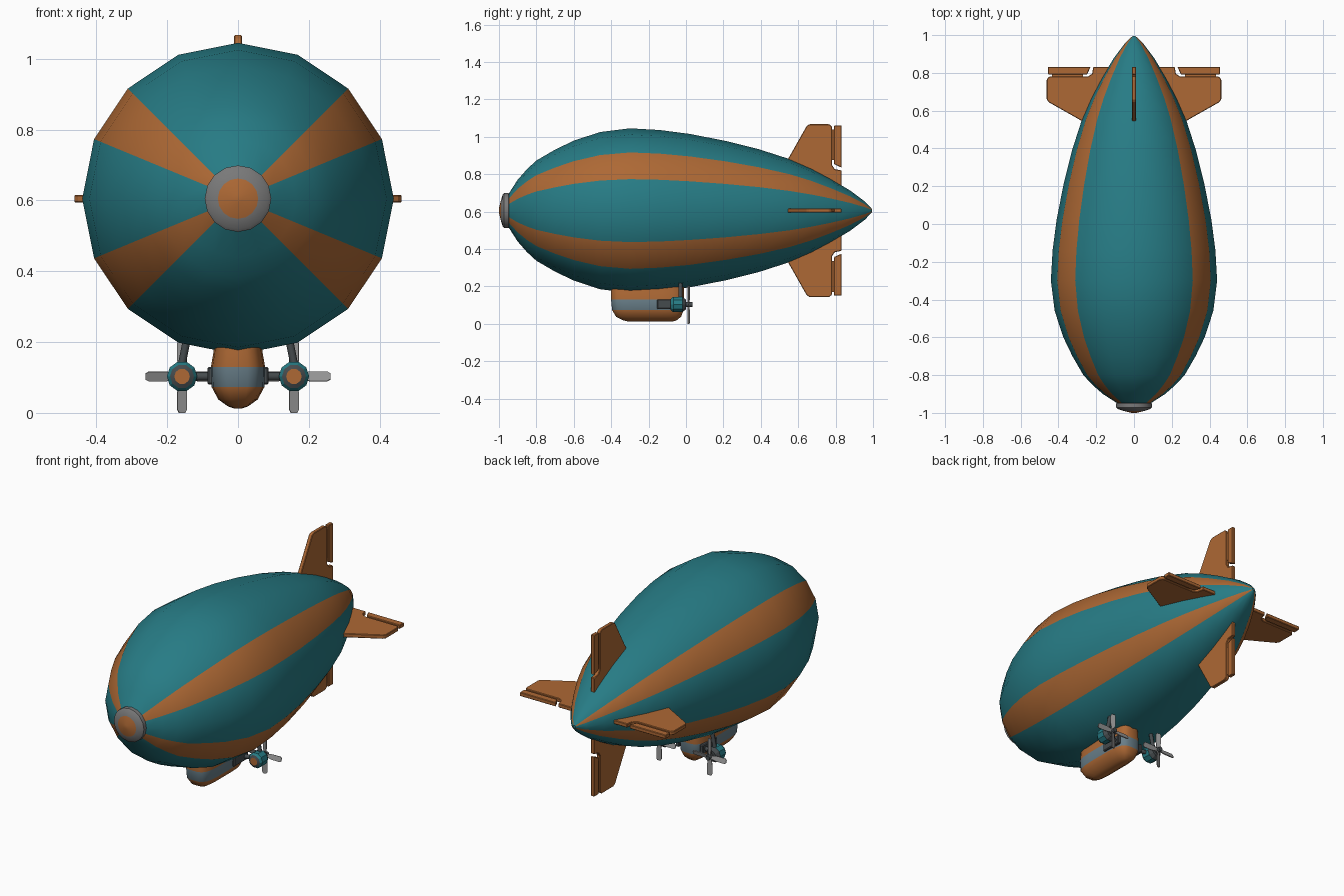
import bpy, bmesh, math
from mathutils import Matrix, Vector

if "Cube" in bpy.data.objects:
    bpy.data.objects.remove(bpy.data.objects["Cube"])

AXIS_Z = 0.605


def material(name, col):
    m = bpy.data.materials.new(name)
    m.diffuse_color = (*col, 1)
    m.use_nodes = True
    m.node_tree.nodes["Principled BSDF"].inputs["Base Color"].default_value = m.diffuse_color
    return m


TEAL = material("teal", (0.02, 0.20, 0.235))
ORANGE = material("orange", (0.42, 0.14, 0.035))
GREY = material("mid grey", (0.19, 0.19, 0.19))
DARK = material("dark grey", (0.06, 0.07, 0.075))
GLASS = material("window blue grey", (0.14, 0.21, 0.25))
SILVER = material("blade grey", (0.30, 0.30, 0.30))


def finish(bm, name, mats, smooth=None, bevel=0):
    bmesh.ops.recalc_face_normals(bm, faces=bm.faces)
    me = bpy.data.meshes.new(name)
    bm.to_mesh(me)
    bm.free()
    ob = bpy.data.objects.new(name, me)
    bpy.context.collection.objects.link(ob)
    for m in mats:
        me.materials.append(m)
    if bevel:
        b = ob.modifiers.new("bevel", 'BEVEL')
        b.width, b.segments = bevel, 1
    if smooth:
        bpy.ops.object.select_all(action='DESELECT')
        ob.select_set(True)
        bpy.context.view_layer.objects.active = ob
        bpy.ops.object.shade_smooth_by_angle(angle=math.radians(smooth))
    return ob


def loft(rings, name, mats, rule, smooth=None):
    """Skin closed rings of points; rule(row, column) gives the material slot."""
    bm = bmesh.new()
    rows = [[bm.verts.new(p) for p in r] for r in rings]
    n = len(rows[0])
    for i in range(len(rows) - 1):
        for j in range(n):
            k = (j + 1) % n
            f = bm.faces.new((rows[i][j], rows[i][k], rows[i + 1][k], rows[i + 1][j]))
            f.material_index = rule(i, j)
    for r, i in ((rows[0], -1), (rows[-1], len(rows) - 1)):
        f = bm.faces.new(r)
        f.material_index = rule(i, 0)
    return finish(bm, name, mats, smooth)


def lathe(profile, n, cx, cz, name, mats, rule, smooth=None):
    """Revolve (y, radius) points about a line along y."""
    rings = [[(cx + r * math.cos(2 * math.pi * j / n), y, cz + r * math.sin(2 * math.pi * j / n))
              for j in range(n)] for y, r in profile]
    return loft(rings, name, mats, rule, smooth)


def plate(pts, t, name, mat, mtx, bevel=0):
    """Extrude a (y, z) outline to +-t in x, then transform it."""
    bm = bmesh.new()
    a = [bm.verts.new(mtx @ Vector((-t, y, z))) for y, z in pts]
    b = [bm.verts.new(mtx @ Vector((t, y, z))) for y, z in pts]
    bm.faces.new(a)
    bm.faces.new(b)
    for i in range(len(pts)):
        k = (i + 1) % len(pts)
        bm.faces.new((a[i], a[k], b[k], b[i]))
    return finish(bm, name, [mat], bevel=bevel)


def rod(p, q, r, name, mat, n=8):
    p, q = Vector(p), Vector(q)
    bm = bmesh.new()
    m = Matrix.Translation((p + q) / 2) @ (q - p).to_track_quat('Z', 'Y').to_matrix().to_4x4()
    bmesh.ops.create_cone(bm, cap_ends=True, segments=n, radius1=r, radius2=r,
                          depth=(q - p).length, matrix=m)
    return finish(bm, name, [mat], smooth=50)


# Envelope: 16 sides, four orange stripes one face wide
hull = [(-0.965, 0.07), (-0.945, 0.095), (-0.90, 0.165), (-0.85, 0.222), (-0.80, 0.268),
        (-0.70, 0.326), (-0.60, 0.374), (-0.46, 0.42), (-0.30, 0.44), (-0.14, 0.431),
        (0.02, 0.41), (0.21, 0.373), (0.39, 0.328), (0.555, 0.275), (0.67, 0.225),
        (0.77, 0.172), (0.877, 0.108), (0.957, 0.048), (0.995, 0.008)]
lathe(hull, 16, 0, AXIS_Z, "envelope", [TEAL, ORANGE],
      lambda i, j: int(j in (1, 6, 9, 14) and 0 <= i < len(hull) - 1), 40)

# Nose cap
lathe([(-0.94, 0.085), (-0.95, 0.094), (-0.972, 0.094), (-0.98, 0.085), (-0.989, 0.057),
       (-1.0, 0.012)], 16, 0, AXIS_Z, "nose_cap", [GREY, ORANGE], lambda i, j: int(i >= 4), 25)

# Four tail fins with hinged control surfaces
fin = [(0.53, 0.10), (0.545, 0.275), (0.645, 0.452), (0.66, 0.462), (0.765, 0.462),
       (0.78, 0.45), (0.78, 0.245), (0.795, 0.222), (0.832, 0.215), (0.832, 0.08)]
flap = [(0.792, 0.455), (0.832, 0.455), (0.832, 0.230), (0.792, 0.248)]
hinge = [(0.77, 0.435), (0.80, 0.435), (0.80, 0.27), (0.77, 0.27)]
for k, side in enumerate(("top", "right", "bottom", "left")):
    m = Matrix.Translation((0, 0, AXIS_Z)) @ Matrix.Rotation(k * math.pi / 2, 4, 'Y')
    plate(fin, 0.011, side + "_fin", ORANGE, m, 0.003)
    plate(flap, 0.011, side + "_control_flap", ORANGE, m, 0.003)
    plate(hinge, 0.004, side + "_flap_hinge", ORANGE, m)


# Gondola: rounded plan lofted downwards, with a window band
def plan(z, w, y0, y1, n=20):
    pts = []
    for j in range(n):
        a = 2 * math.pi * (j + 0.5) / n
        c, s = math.cos(a), math.sin(a)
        pts.append((w * math.copysign(abs(c) ** 0.55, c),
                    (y0 + y1) / 2 + (y1 - y0) / 2 * math.copysign(abs(s) ** 0.5, s), z))
    return pts


levels = [(0.22, 0.064, -0.40, -0.01), (0.17, 0.07, -0.402, -0.01), (0.13, 0.077, -0.402, -0.01),
          (0.073, 0.075, -0.396, -0.012), (0.038, 0.056, -0.375, -0.025),
          (0.018, 0.028, -0.335, -0.05), (0.012, 0.01, -0.31, -0.07)]
loft([plan(*l) for l in levels], "gondola", [ORANGE, GLASS], lambda i, j: int(i == 2), 40)

# Engines, mirrored left and right
EZ, EX = 0.103, 0.158
for s, side in ((1, "right"), (-1, "left")):
    x = s * EX
    lathe([(-0.086, 0.022), (-0.08, 0.034), (-0.068, 0.043), (-0.02, 0.043), (0.0, 0.028)],
          10, x, EZ, side + "_engine", [TEAL, ORANGE, DARK],
          lambda i, j: 1 if i == -1 else 2 if i in (0, 3, 4) else 0, 25)
    plate([(-0.155, 0.08), (-0.155, 0.13), (-0.03, 0.13), (-0.03, 0.08)], 0.011,
          side + "_engine_mount", DARK, Matrix.Translation((s * 0.075, 0, 0)), 0.004)
    rod((s * 0.07, -0.06, EZ), (s * 0.13, -0.045, EZ), 0.012, side + "_side_strut", DARK)
    rod((s * 0.16, -0.03, 0.13), (s * 0.143, -0.03, 0.215), 0.011, side + "_upper_strut", DARK)
    # Propeller
    rod((x, -0.005, EZ), (x, 0.034, EZ), 0.013, side + "_propeller_hub", DARK)
    blade = [(-0.008, 0.008), (-0.014, 0.045), (-0.014, 0.094), (-0.009, 0.103),
             (0.009, 0.103), (0.014, 0.094), (0.014, 0.045), (0.008, 0.008)]
    for k in range(4):
        m = (Matrix.Translation((x, 0.014, EZ)) @ Matrix.Rotation(k * math.pi / 2, 4, 'Y')
             @ Matrix.Rotation(math.radians(90 - 20), 4, 'Z'))
        plate(blade, 0.0025, f"{side}_propeller_blade_{k + 1}", SILVER, m)
